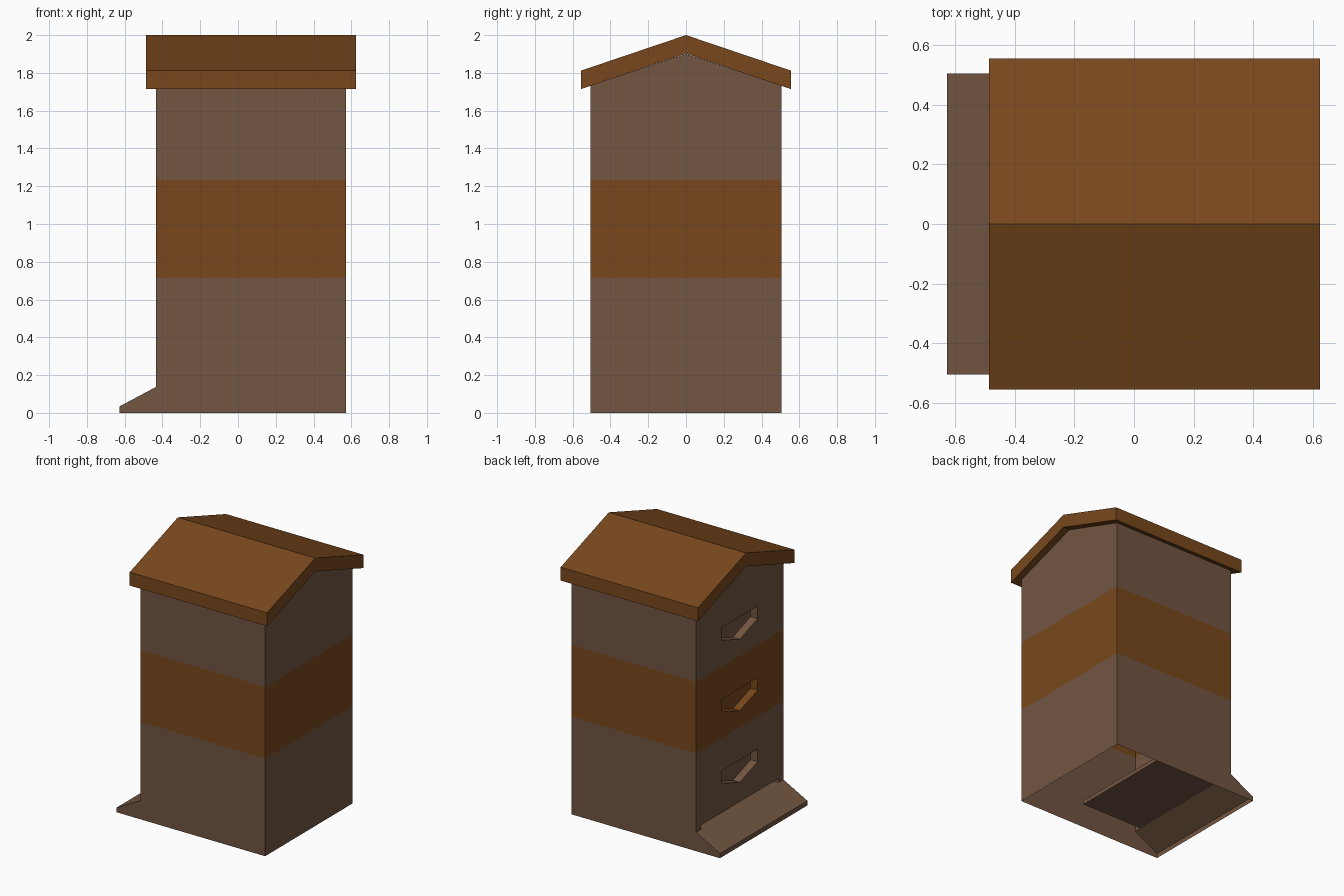
import bpy, bmesh

if "Cube" in bpy.data.objects:
    bpy.data.objects.remove(bpy.data.objects["Cube"])

XL, XR, W = -0.435, 0.573, 0.505      # hive walls: left, right, half depth
SLOT_W, SLOT_D = 0.207, 0.057         # hand slot half width and depth


def material(name, rgb):
    m = bpy.data.materials.new(name)
    m.diffuse_color = (*rgb, 1)
    m.use_nodes = True
    m.node_tree.nodes["Principled BSDF"].inputs["Base Color"].default_value = m.diffuse_color
    return m


def build(name, faces, mat):
    """Make a half model (y >= 0) from polygons and mirror it across y = 0."""
    bm = bmesh.new()
    for pts in faces:
        bm.faces.new([bm.verts.new(p) for p in pts])
    bmesh.ops.remove_doubles(bm, verts=bm.verts, dist=1e-4)
    bmesh.ops.recalc_face_normals(bm, faces=bm.faces)
    me = bpy.data.meshes.new(name)
    bm.to_mesh(me)
    bm.free()
    me.materials.append(mat)
    ob = bpy.data.objects.new(name, me)
    bpy.context.collection.objects.link(ob)
    mod = ob.modifiers.new("mirror", 'MIRROR')
    mod.use_axis = (False, True, False)
    return ob


def at_x(x, yz):
    return [(x, y, z) for y, z in yz]


def at_y(y, xz):
    return [(x, y, z) for x, z in xz]


def recess(yz, depth):
    """Inner walls and back of a pocket cut into the left wall."""
    sides = [[(XL, *a), (XL, *b), (XL + depth, *b), (XL + depth, *a)]
             for a, b in zip(yz, yz[1:])]
    return sides + [at_x(XL + depth, yz)]


def slot(top):
    return [(0, top), (SLOT_W, top), (SLOT_W, top - 0.093), (0, top - 0.164)]


brown = material("weathered_wood", (0.17, 0.092, 0.054))
amber = material("amber_wood", (0.19, 0.064, 0.012))

Z1, Z2, EAVE, PEAK = 0.713, 1.236, 1.732, 1.90

# Lower box: open underneath, with landing ramp and entrance pocket
s = slot(0.474)
RX, RT, RZ = -0.628, 0.034, 0.137     # ramp tip x, tip height, ramp top height
EW, EH, ED = 0.45, 0.167, 0.505       # entrance half width, top height, depth
entry = [(0, EH), (EW, EH), (EW, RZ), (0, RZ)]
build("lower_box", [
    at_y(W, [(RX, 0), (XR, 0), (XR, Z1), (XL, Z1), (XL, RZ), (RX, RT)]),
    at_x(XR, [(0, 0), (W, 0), (W, Z1), (0, Z1)]),
    at_x(XL, [(EW, RZ), (W, RZ), (W, Z1), (0, Z1)] + s + entry[:2]),
    at_x(RX, [(0, 0), (W, 0), (W, RT), (0, RT)]),
    [(RX, 0, RT), (RX, W, RT), (XL, W, RZ), (XL, EW, RZ), (XL, 0, RZ)],
] + recess(s, SLOT_D) + recess(entry, ED), brown)

# Middle box
s = slot(0.997)
build("middle_box", [
    at_y(W, [(XL, Z1), (XR, Z1), (XR, Z2), (XL, Z2)]),
    at_x(XR, [(0, Z1), (W, Z1), (W, Z2), (0, Z2)]),
    at_x(XL, [(0, Z1), (W, Z1), (W, Z2), (0, Z2)] + s),
] + recess(s, SLOT_D), amber)

# Upper box with gabled ends
s = slot(1.52)
build("upper_box", [
    at_y(W, [(XL, Z2), (XR, Z2), (XR, EAVE), (XL, EAVE)]),
    at_x(XR, [(0, Z2), (W, Z2), (W, EAVE), (0, PEAK)]),
    at_x(XL, [(0, Z2), (W, Z2), (W, EAVE), (0, PEAK)] + s),
] + recess(s, SLOT_D), brown)

# Roof: half chevron section run along x
sec = [(0, 1.902), (0.556, 1.714), (0.556, 1.812), (0, 2.0)]
A, B = -0.486, 0.624
build("roof", [at_x(A, sec), at_x(B, sec)] +
      [[(A, *p), (A, *q), (B, *q), (B, *p)] for p, q in zip(sec, sec[1:])],
      amber)
